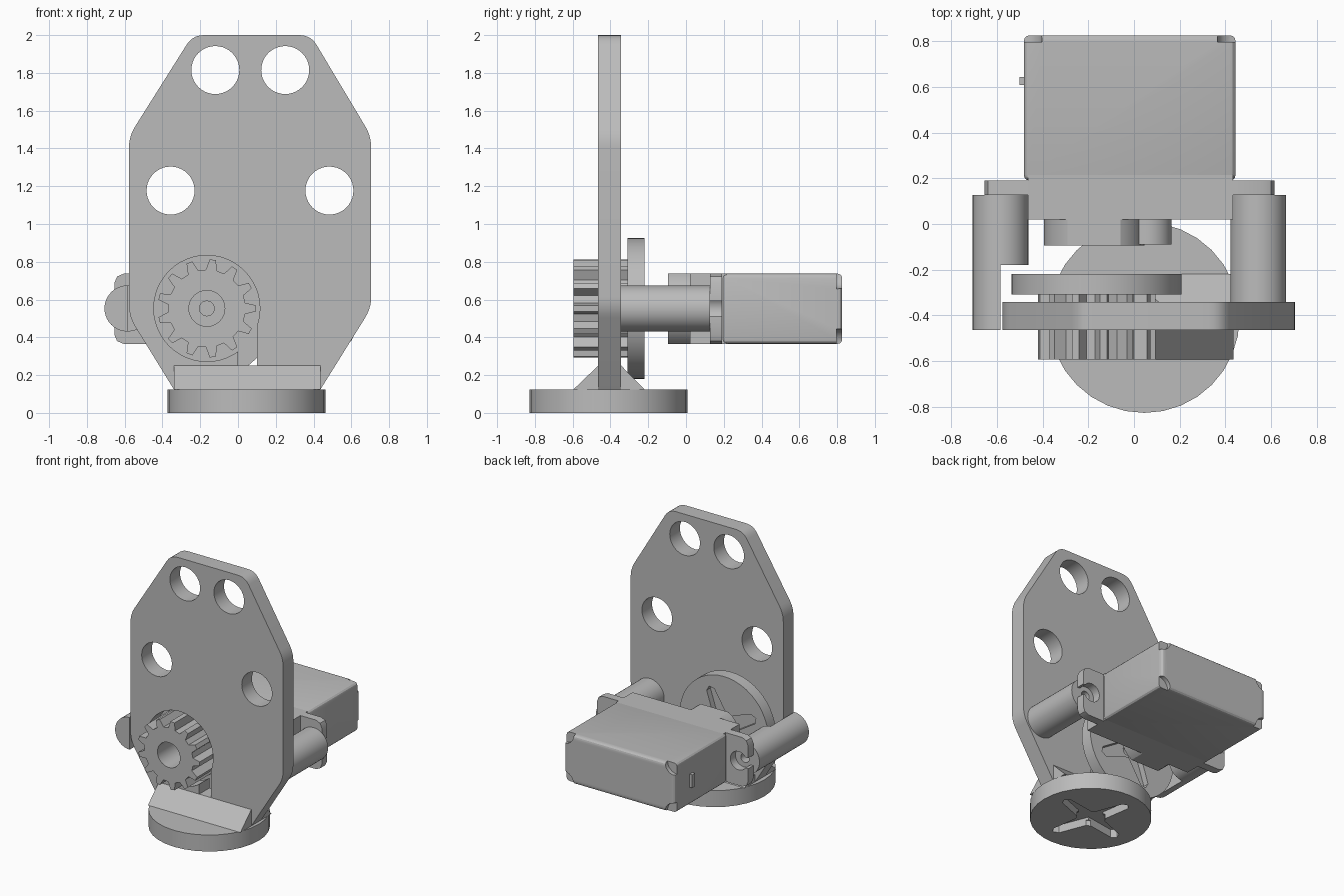
import bpy
import bmesh
from math import cos, sin, pi, radians
from mathutils import Vector

cube = bpy.data.objects.get("Cube")
if cube:
    bpy.data.objects.remove(cube, do_unlink=True)

grey = bpy.data.materials.new("plain grey")
grey.use_nodes = True
grey.diffuse_color = (0.5, 0.5, 0.5, 1)
grey.node_tree.nodes["Principled BSDF"].inputs["Base Color"].default_value = (0.5, 0.5, 0.5, 1)
parts = []


def prism(name, outline, axis, lo, hi):
    """Extrude a 2D outline along an axis: x takes (y, z), y takes (x, z), z takes (x, y)."""
    place = {"x": lambda p, t: (t, p[0], p[1]),
             "y": lambda p, t: (p[0], t, p[1]),
             "z": lambda p, t: (p[0], p[1], t)}[axis]
    bm = bmesh.new()
    face = bm.faces.new([bm.verts.new(place(p, lo)) for p in outline])
    ext = bmesh.ops.extrude_face_region(bm, geom=[face])
    shift = Vector(place((0, 0), hi - lo))
    bmesh.ops.translate(bm, vec=shift, verts=[g for g in ext["geom"] if isinstance(g, bmesh.types.BMVert)])
    bmesh.ops.recalc_face_normals(bm, faces=bm.faces)
    mesh = bpy.data.meshes.new(name)
    bm.to_mesh(mesh)
    bm.free()
    mesh.materials.append(grey)
    obj = bpy.data.objects.new(name, mesh)
    bpy.context.collection.objects.link(obj)
    parts.append(obj)
    return obj


def circle(u, v, r, n=40):
    return [(u + r * cos(2 * pi * i / n), v + r * sin(2 * pi * i / n)) for i in range(n)]


def rect(u0, u1, v0, v1):
    return [(u0, v0), (u1, v0), (u1, v1), (u0, v1)]


def rounded(points, r, steps=5):
    """Round every corner of an outline."""
    out = []
    for i, p in enumerate(points):
        p, a, b = Vector(p), Vector(points[i - 1]), Vector(points[(i + 1) % len(points)])
        start, end = p + (a - p).normalized() * r, p + (b - p).normalized() * r
        for k in range(steps + 1):
            t = k / steps
            out.append(tuple(start * (1 - t) ** 2 + p * 2 * t * (1 - t) + end * t * t))
    return out


def horn_cross(u, v, length, angle):
    """Outline of a four-armed tapered cross."""
    out = []
    for k in range(4):
        a = radians(angle + 90 * k)
        for x, y in ((0.06, -0.06), (length, -0.035), (length + 0.025, 0), (length, 0.035)):
            out.append((u + x * cos(a) - y * sin(a), v + x * sin(a) + y * cos(a)))
    return out


def bake(obj):
    """Replace the mesh by its modified version."""
    bpy.context.view_layer.update()
    graph = bpy.context.evaluated_depsgraph_get()
    mesh = bpy.data.meshes.new_from_object(obj.evaluated_get(graph))
    obj.modifiers.clear()
    obj.data = mesh


def combine(obj, others, operation="DIFFERENCE"):
    for other in others:
        mod = obj.modifiers.new("combine", "BOOLEAN")
        mod.operation, mod.object, mod.solver = operation, other, "EXACT"
        bake(obj)
        parts.remove(other)
        bpy.data.objects.remove(other, do_unlink=True)


AX, AZ = -0.165, 0.553            # drive axis
FRONT, BACK = -0.465, -0.343      # faces of the upright plate

# Round base with a horn recess underneath
base = prism("base_disc", circle(0.045, -0.41, 0.418, 32), "z", 0, 0.125)
combine(base, [prism("cut", horn_cross(0.045, -0.41, 0.29, 15), "z", -0.1, 0.06),
               prism("cut", circle(0.045, -0.41, 0.1), "z", -0.1, 0.04)])

# Sloping foot, cleared for the drive disc
foot = prism("plate_foot", [(-0.595, 0.125), (FRONT, 0.25), (BACK, 0.25), (-0.22, 0.125)], "x", -0.34, 0.437)
combine(foot, [prism("cut", circle(AX, AZ, 0.41), "y", BACK, 0)])

# Upright plate
outline = rounded([(-0.34, 0.125), (0.437, 0.125), (0.705, 0.555), (0.705, 1.465),
                   (0.385, 2), (-0.24, 2), (-0.577, 1.465), (-0.577, 0.51)], 0.06)
plate = prism("upright_plate", outline[6 * 2:6 * 8] + [(-0.34, 0.125), (0.437, 0.125)], "y", FRONT, BACK)
holes = [circle(x, z, 0.127) for x, z in ((-0.12, 1.815), (0.25, 1.815), (-0.357, 1.177), (0.484, 1.177))]
holes += [circle(AX, AZ, 0.281, 48), rect(0, 0.1, 0.25, 0.55)]
combine(plate, [prism("cut", h, "y", -0.7, -0.2) for h in holes])

# Drive gear
TEETH = 13
teeth = []
for i in range(TEETH):
    for r, offset in ((0.205, -0.3), (0.26, -0.13), (0.26, 0.13), (0.205, 0.3)):
        a = 2 * pi * (i + offset) / TEETH + 1.45
        teeth.append((AX + r * cos(a), AZ + r * sin(a)))
gear = prism("drive_gear", teeth, "y", -0.595, -0.31)
combine(gear, [prism("cut", circle(AX, AZ, 0.095), "y", -0.7, -0.2)])

# Disc behind the gear, with a horn recess on its back
disc = prism("drive_disc", circle(AX, AZ, 0.373, 48), "y", -0.31, -0.22)
combine(disc, [prism("cut", horn_cross(AX, AZ, 0.27, 65), "y", -0.265, -0.1),
               prism("cut", circle(AX, AZ, 0.04, 12), "y", -0.5, 0)])

# Mounting posts
right_post = prism("right_post", circle(-0.585, AZ, 0.122), "y", FRONT, 0.128)
combine(right_post, [prism("cut", rect(-0.585, -0.4, 0.3, 0.8), "y", -0.7, -0.18),
                     prism("cut", circle(-0.585, AZ, 0.035, 16), "y", -0.05, 0.3)])
left_post = prism("left_post", circle(0.545, AZ, 0.122), "y", BACK, 0.128)
combine(left_post, [prism("cut", circle(0.545, AZ, 0.035, 16), "y", -0.05, 0.3)])

# Motor case with rounded edges and notched back corners
X0, X1, Z0, Z1 = -0.483, 0.445, 0.365, 0.737
case = prism("motor_case", rect(X0, X1, Z0, Z1), "y", 0.19, 0.827)
bevel = case.modifiers.new("bevel", "BEVEL")
bevel.width, bevel.segments = 0.025, 3
bake(case)
combine(case, [prism("cut", circle(x, z, 0.08, 24), "y", 0.797, 0.9) for x in (X0, X1) for z in (Z0, Z1)])
prism("motor_front_case", rect(X0 + 0.018, X1 - 0.01, Z0, Z1), "y", 0.02, 0.215)
prism("cable_nub", rect(X0 - 0.02, X0 + 0.02, 0.5, 0.6), "y", 0.61, 0.645)

# Mounting ears with open screw slots
for name, inner, outer, hole in (("right_ear", -0.46, -0.655, -0.575), ("left_ear", 0.43, 0.615, 0.54)):
    side = 1 if outer > 0 else -1
    ear = prism(name, [(inner, Z0), (outer - side * 0.05, Z0), (outer - side * 0.015, Z0 + 0.015), (outer, Z0 + 0.05),
                       (outer, Z1 - 0.05), (outer - side * 0.015, Z1 - 0.015), (outer - side * 0.05, Z1),
                       (inner, Z1)], "y", 0.128, 0.19)
    combine(ear, [prism("cut", circle(hole, AZ, 0.07, 24), "y", 0, 0.3),
                  prism("cut", rect(min(hole, outer + side), max(hole, outer + side), AZ - 0.04, AZ + 0.04),
                        "y", 0, 0.3)])

# Gearbox bosses on the motor front
boss = prism("gearbox_boss", circle(-0.175, AZ - 0.002, 0.22, 48), "y", -0.095, 0.03)
combine(boss, [prism("keep", rect(-1, 1, Z0, Z1), "y", -0.2, 0.1)], "INTERSECT")
prism("small_boss", circle(0.06, AZ, 0.105), "y", -0.09, 0.03)

# Smooth the round walls, keep the edges
for obj in bpy.context.view_layer.objects:
    obj.select_set(obj in parts)
bpy.context.view_layer.objects.active = parts[0]
bpy.ops.object.shade_smooth_by_angle(angle=radians(25))
